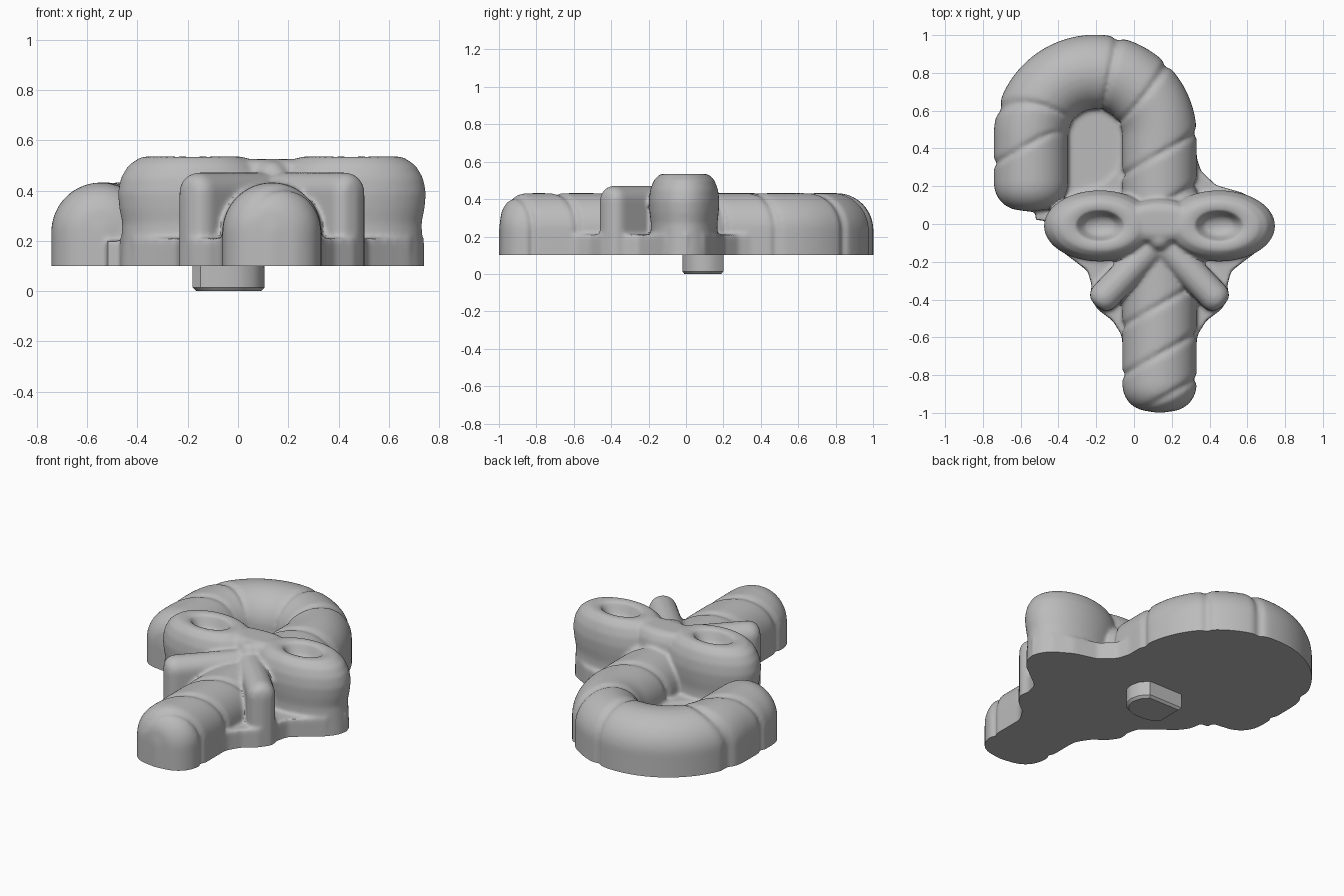
import bpy, bmesh, math
from mathutils import Vector

if "Cube" in bpy.data.objects:
    bpy.data.objects.remove(bpy.data.objects["Cube"])

MID = 0.135      # centre line of the shank and bow
BASE = 0.1       # height of the flat underside
LOW = -0.05      # parts run below the base and are trimmed there

mat = bpy.data.materials.new("plain grey")
mat.use_nodes = True
mat.diffuse_color = (0.5, 0.5, 0.5, 1)
mat.node_tree.nodes["Principled BSDF"].inputs["Base Color"].default_value = (0.5, 0.5, 0.5, 1)

bm = bmesh.new()


def loft(rings):
    """Skin closed rings of equal length and cap both ends."""
    loops = [[bm.verts.new(p) for p in ring] for ring in rings]
    n = len(loops[0])
    faces = [bm.faces.new(loops[0]), bm.faces.new(loops[-1])]
    for a, b in zip(loops, loops[1:]):
        for i in range(n):
            j = (i + 1) % n
            faces.append(bm.faces.new((a[i], a[j], b[j], b[i])))
    bmesh.ops.recalc_face_normals(bm, faces=faces)


def sweep(place, length, r, zc, tip=0.17, marks=(), steps=240):
    """Arched bar along a path with rounded ends and slanted grooves."""
    rings = []
    for i in range(steps + 1):
        s = length * i / steps
        pos, out, slant = place(s)
        d = min(1.0, min(s, length - s) / tip)
        k = max(0.02, (1 - (1 - d) ** 2.4) ** (1 / 2.4))
        ring = []
        for j in range(37):
            t = math.pi * j / 36
            u = r * k * math.cos(t)
            cut = sum(math.exp(-((s - slant * u - m) / 0.014) ** 2) for m in marks)
            rr = r * k - 0.02 * cut * k
            p = pos + out * rr * math.cos(t)
            ring.append((p.x, p.y, zc + rr * math.sin(t)))
        ring.append((ring[-1][0], ring[-1][1], LOW))
        ring.append((ring[0][0], ring[0][1], LOW))
        rings.append(ring)
    loft(rings)


def plate(points, z0, z1):
    loft([[(x, y, z) for x, y in points] for z in (z0, z1)])


# Cane: straight shank, half-circle hook, short leg
START, BEND, RAD = -1.0, 0.465, 0.34
SHANK = BEND - START
ARC = math.pi * RAD
LEG = 0.40


def cane_path(s):
    if s < SHANK:
        return Vector((MID, START + s)), Vector((1, 0)), 0.55
    if s < SHANK + ARC:
        a = (s - SHANK) / RAD
        out = Vector((math.cos(a), math.sin(a)))
        return Vector((MID - RAD, BEND)) + out * RAD, out, 0.55 * (1 - math.sin(a))
    return Vector((MID - 2 * RAD, BEND - (s - SHANK - ARC))), Vector((-1, 0)), 0.55


sweep(cane_path, SHANK + ARC + LEG, 0.197, 0.235,
      marks=(0.07, 0.31, 0.57, 0.83, 1.1, 1.37, 1.70, 1.92, 2.36, 2.57))

# Ribbon tails
for side in (1, -1):
    along = Vector((side * 0.69, -0.72)).normalized()
    across = Vector((-along.y, along.x))
    sweep(lambda s: (Vector((MID, -0.08)) + along * s, across, 0),
          0.49, 0.08, 0.392, tip=0.08, steps=50)

# Bow loops: rounded lobes with a shallow dished top
LOBE = [(LOW, 1), (0.2, 0.96), (0.27, 0.95), (0.33, 0.99), (0.39, 1.01), (0.45, 0.97),
        (0.50, 0.87), (0.53, 0.72), (0.537, 0.6), (0.53, 0.43), (0.5, 0.37),
        (0.46, 0.28), (0.44, 0.1)]
for side in (1, -1):
    rings = []
    for z, k in LOBE:
        ring = []
        for j in range(48):
            a = math.tau * j / 48
            ring.append((MID + side * (0.315 + 0.295 * k * math.cos(a)),
                         -0.01 + 0.187 * k * math.sin(a), z))
        rings.append(ring)
    loft(rings)

# Bow neck between the loops
rings = []
for z, k in ((LOW, 1), (0.4, 1), (0.47, 0.92), (0.51, 0.75), (0.525, 0.5)):
    rings.append([(MID + 0.2 * math.cos(math.tau * j / 32),
                   0.01 + 0.13 * k * math.sin(math.tau * j / 32), z) for j in range(32)])
loft(rings)

# Knot
knot = bmesh.ops.create_uvsphere(bm, u_segments=24, v_segments=16, radius=0.065)
bmesh.ops.translate(bm, verts=knot["verts"], vec=(MID, -0.075, 0.455))

# Backing web under the bow and tails, mirrored about the centre line
HALF = [(0.18, 0.4), (0.22, 0.28), (0.30, 0.205), (0.44, 0.165), (0.55, 0.10), (0.605, 0.0),
        (0.55, -0.12), (0.45, -0.195), (0.38, -0.25), (0.36, -0.32), (0.36, -0.4),
        (0.325, -0.455), (0.25, -0.51), (0.205, -0.58), (0.18, -0.68)]
plate([(MID + x, y) for x, y in HALF] + [(MID - x, y) for x, y in reversed(HALF)], LOW, 0.21)

# Web filling the inside of the hook
plate([(-0.52, 0.02), (0.1, 0.02), (0.1, 0.65), (-0.45, 0.65), (-0.53, 0.3)], LOW, 0.2)

# Blend the parts into one soft body
mesh = bpy.data.meshes.new("raw_body")
bm.to_mesh(mesh)
bm.free()
body = bpy.data.objects.new("cane_and_bow", mesh)
bpy.context.collection.objects.link(body)
remesh = body.modifiers.new("blend", 'REMESH')
remesh.mode = 'VOXEL'
remesh.voxel_size = 0.01
soften = body.modifiers.new("soften", 'SMOOTH')
soften.factor = 0.5
soften.iterations = 12
bpy.context.view_layer.update()
graph = bpy.context.evaluated_depsgraph_get()
soft = bpy.data.meshes.new_from_object(body.evaluated_get(graph))
body.modifiers.clear()

# Trim the underside flat and close it
bm = bmesh.new()
bm.from_mesh(soft)
bmesh.ops.bisect_plane(bm, geom=bm.verts[:] + bm.edges[:] + bm.faces[:],
                       plane_co=(0, 0, BASE), plane_no=(0, 0, 1), clear_inner=True)
rim = [e for e in bm.edges if e.is_boundary]
bmesh.ops.triangle_fill(bm, edges=rim, use_beauty=True, normal=(0, 0, -1))
bmesh.ops.recalc_face_normals(bm, faces=bm.faces[:])
bm.to_mesh(soft)
bm.free()
body.data = soft

# Peg underneath: square corner on one side, rounded on the other
bm = bmesh.new()
peg_outline = [(-0.18, 0.2), (-0.18, 0.03), (-0.15, -0.005), (-0.09, -0.02), (0.0, -0.02),
               (0.06, 0.005), (0.095, 0.05), (0.105, 0.1), (0.09, 0.155), (0.05, 0.2)]
centre = Vector((-0.037, 0.09))
rings = []
for z, k in ((0.0, 0.9), (0.014, 1), (0.12, 1)):
    rings.append([(*(centre + (Vector(p) - centre) * k), z) for p in peg_outline])
loft(rings)
peg_mesh = bpy.data.meshes.new("peg")
bm.to_mesh(peg_mesh)
bm.free()
peg = bpy.data.objects.new("peg", peg_mesh)
bpy.context.collection.objects.link(peg)

# Colour and shading
for ob in (body, peg):
    ob.data.materials.clear()
    ob.data.materials.append(mat)
    bpy.ops.object.select_all(action='DESELECT')
    ob.select_set(True)
    bpy.context.view_layer.objects.active = ob
    bpy.ops.object.shade_smooth_by_angle(angle=math.radians(35))
